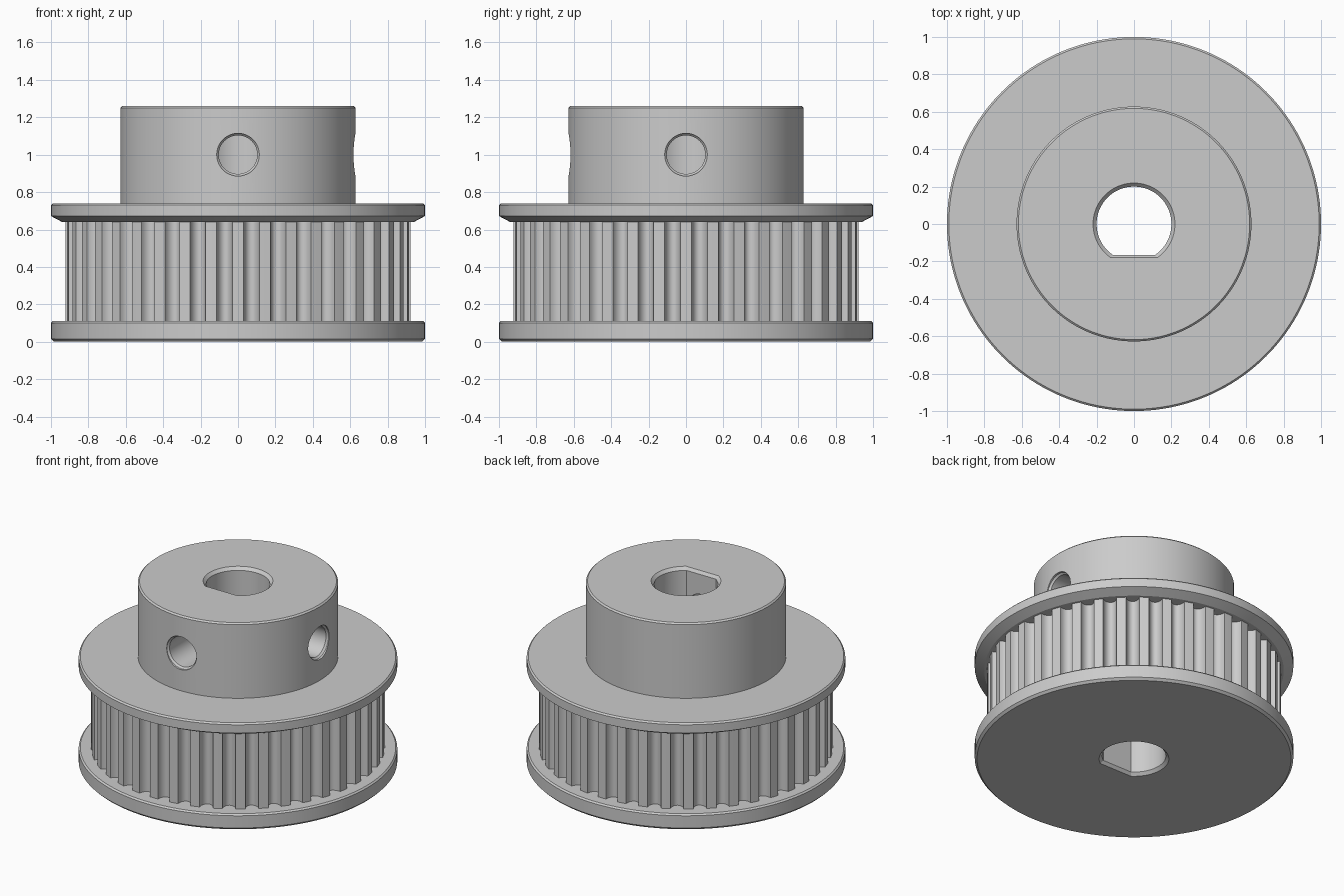
import bpy, bmesh, math
from mathutils import Matrix, Vector

cube = bpy.data.objects.get("Cube")
if cube:
    bpy.data.objects.remove(cube, do_unlink=True)

metal = bpy.data.materials.new("grey_metal")
metal.use_nodes = True
GREY = (0.6, 0.6, 0.6, 1)
metal.diffuse_color = GREY
metal.node_tree.nodes["Principled BSDF"].inputs["Base Color"].default_value = GREY

TEETH = 40
SEGMENTS = 160


def circle(radius, count=SEGMENTS):
    return [(radius * math.cos(math.tau * i / count),
             radius * math.sin(math.tau * i / count)) for i in range(count)]


def d_shape(radius, flat, count=72):
    """Circle cut off by a straight flat on the front side."""
    start = -math.asin(flat / radius)
    sweep = math.pi - 2 * start
    return [(radius * math.cos(start + sweep * i / count),
             radius * math.sin(start + sweep * i / count)) for i in range(count + 1)]


def tooth_outline(radius=0.922, half_width=0.042, depth=0.056, steps=10):
    """Outline with round belt grooves between narrow lands."""
    points = []
    for tooth in range(TEETH):
        middle = math.tau * (tooth + 0.5) / TEETH
        for i in range(steps + 1):
            t = math.pi * i / steps
            angle = middle - half_width / radius * math.cos(t)
            r = radius - depth * math.sin(t)
            points.append((r * math.cos(angle), r * math.sin(angle)))
        land = math.tau * (tooth + 1) / TEETH
        points.append((radius * math.cos(land), radius * math.sin(land)))
    return points


def loft(name, sections, matrix=Matrix()):
    """Closed solid through a stack of (outline, height) sections."""
    bm = bmesh.new()
    rings = [[bm.verts.new(matrix @ Vector((x, y, z))) for x, y in outline]
             for outline, z in sections]
    for low, high in zip(rings, rings[1:]):
        n = len(low)
        for i in range(n):
            j = (i + 1) % n
            bm.faces.new((low[i], low[j], high[j], high[i]))
    bm.faces.new(rings[0][::-1])
    bm.faces.new(rings[-1])
    bmesh.ops.recalc_face_normals(bm, faces=bm.faces)
    mesh = bpy.data.meshes.new(name)
    bm.to_mesh(mesh)
    bm.free()
    mesh.materials.append(metal)
    obj = bpy.data.objects.new(name, mesh)
    bpy.context.collection.objects.link(obj)
    return obj


def lathe(name, profile, matrix=Matrix(), count=SEGMENTS):
    return loft(name, [(circle(r, count), z) for r, z in profile], matrix)


# Pulley parts
bottom_flange = lathe("bottom_flange", [
    (0.985, 0), (1, 0.015), (1, 0.1), (0.99, 0.11)])
belt_teeth = loft("belt_teeth", [(tooth_outline(), 0.11), (tooth_outline(), 0.64)])
top_flange = lathe("top_flange", [
    (0.94, 0.64), (1, 0.672), (1, 0.73), (0.99, 0.74)])
hub = lathe("hub", [(0.628, 0.74), (0.628, 1.25), (0.618, 1.26)])

# Bore cutter: D shape, widened at both ends
bore = loft("bore_cutter", [
    (d_shape(0.238, 0.195), -0.02), (d_shape(0.2, 0.165), 0.02),
    (d_shape(0.2, 0.165), 1.24), (d_shape(0.238, 0.195), 1.28)])

# Set screw cutters: one to the front, one to the left
screw_profile = [(0.103, 0), (0.103, 0.602), (0.114, 0.614), (0.114, 0.7)]
lift = Matrix.Translation((0, 0, 1))
screws = [lathe("screw_hole_cutter", screw_profile,
                lift @ Matrix.Rotation(math.pi / 2, 4, axis), 64) for axis in "XY"]


def finish(obj, cutters):
    bpy.ops.object.select_all(action="DESELECT")
    obj.select_set(True)
    bpy.context.view_layer.objects.active = obj
    for cutter in cutters:
        mod = obj.modifiers.new("cut", "BOOLEAN")
        mod.operation = "DIFFERENCE"
        mod.solver = "EXACT"
        mod.object = cutter
        bpy.ops.object.modifier_apply(modifier=mod.name)
    bpy.ops.object.shade_smooth_by_angle(angle=math.radians(28))


for part in (bottom_flange, belt_teeth, top_flange):
    finish(part, [bore])
finish(hub, [bore] + screws)

for cutter in [bore] + screws:
    bpy.data.objects.remove(cutter, do_unlink=True)
